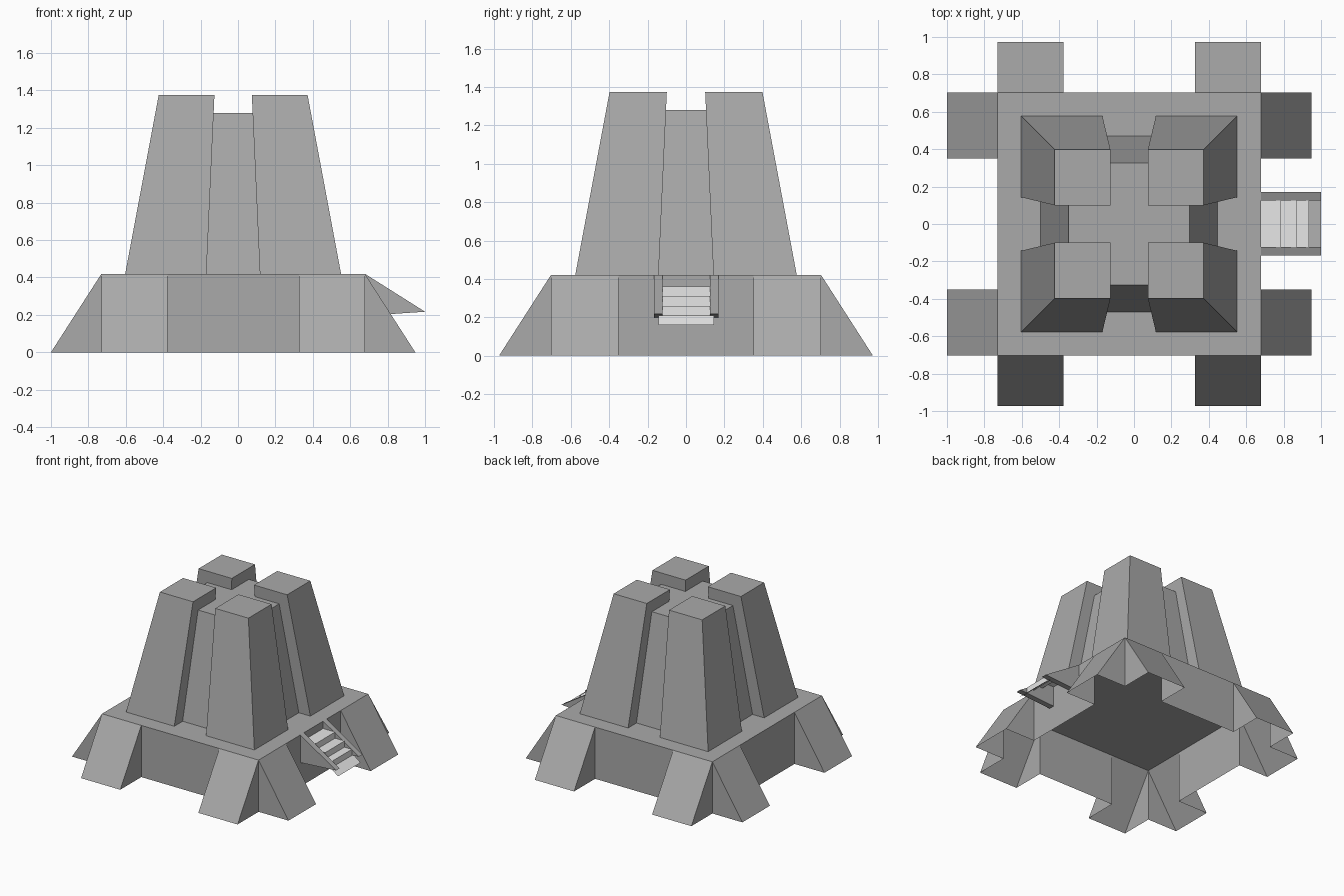
import bpy
import bmesh
from math import pi
from mathutils import Vector, Matrix

cube = bpy.data.objects.get("Cube")
if cube:
    bpy.data.objects.remove(cube, do_unlink=True)


def material(name, value):
    mat = bpy.data.materials.new(name)
    mat.use_nodes = True
    color = (value, value, value, 1)
    mat.diffuse_color = color
    mat.node_tree.nodes["Principled BSDF"].inputs["Base Color"].default_value = color
    return mat


STONE = material("grey stone", 0.4)
STEP = material("pale step", 0.8)
CENTRE = Vector((-0.026, 0, 0))
DECK = 0.42


def face(bm, points, outward):
    """Add a flat face whose normal points along outward."""
    f = bm.faces.new([bm.verts.new(p) for p in points])
    f.normal_update()
    if f.normal.dot(Vector(outward)) < 0:
        f.normal_flip()


def finish(name, bm, mat, location=(0, 0, 0), closed=False):
    bmesh.ops.remove_doubles(bm, verts=bm.verts, dist=0.0001)
    if closed:
        bmesh.ops.recalc_face_normals(bm, faces=bm.faces)
    mesh = bpy.data.meshes.new(name)
    bm.to_mesh(mesh)
    bm.free()
    mesh.materials.append(mat)
    obj = bpy.data.objects.new(name, mesh)
    obj.location = location
    bpy.context.collection.objects.link(obj)
    return obj


def frustum(name, low, high, z0, z1):
    """Tapered block; low and high are (x0, x1, y0, y1) rectangles."""
    bm = bmesh.new()
    rings = []
    for (x0, x1, y0, y1), z in ((low, z0), (high, z1)):
        corners = ((x0, y0), (x1, y0), (x1, y1), (x0, y1))
        rings.append([bm.verts.new((x, y, z)) for x, y in corners])
    a, b = rings
    bm.faces.new(a)
    bm.faces.new(b)
    for i in range(4):
        j = (i + 1) % 4
        bm.faces.new((a[i], a[j], b[j], b[i]))
    return finish(name, bm, STONE, CENTRE, True)


# Hollow base: deck, four wall panels and paired sloping buttresses
H, INNER, OUT = 0.704, 0.351, 0.974
bm = bmesh.new()
face(bm, [(-H, -H, DECK), (H, -H, DECK), (H, H, DECK), (-H, H, DECK)], (0, 0, 1))
for quarter in range(4):
    side = bmesh.new()
    face(side, [(-INNER, -H, 0), (INNER, -H, 0), (INNER, -H, DECK), (-INNER, -H, DECK)],
         (0, -1, 0))
    for s in (-1, 1):
        face(side, [(s * INNER, -OUT, 0), (s * H, -OUT, 0), (s * H, -H, DECK),
                    (s * INNER, -H, DECK)], (0, -1, 1))
        for u, direction in ((INNER, -s), (H, s)):
            face(side, [(s * u, -H, 0), (s * u, -OUT, 0), (s * u, -H, DECK)],
                 (direction, 0, 0))
    side.transform(Matrix.Rotation(quarter * pi / 2, 4, "Z"))
    temp = bpy.data.meshes.new("side")
    side.to_mesh(temp)
    side.free()
    bm.from_mesh(temp)
    bpy.data.meshes.remove(temp)
finish("base", bm, STONE, CENTRE)

# Grooved tower: a central core merged with four leaning corner towers
tower = frustum("grooved_tower", (-0.473, 0.473, -0.47, 0.47),
                (-0.323, 0.323, -0.327, 0.327), DECK, 1.28)
corners = []
for sx in (-1, 1):
    for sy in (-1, 1):
        def rect(inner, outer):
            xs = sorted((sx * inner, sx * outer))
            ys = sorted((sy * inner, sy * outer))
            return xs + ys
        corner = frustum("corner_tower", rect(0.143, 0.577), rect(0.1, 0.398),
                         DECK, 1.375)
        union = tower.modifiers.new("merge", "BOOLEAN")
        union.operation = "UNION"
        union.solver = "EXACT"
        union.object = corner
        corners.append(corner)
bpy.context.view_layer.update()
graph = bpy.context.evaluated_depsgraph_get()
merged = bpy.data.meshes.new_from_object(tower.evaluated_get(graph))
tower.modifiers.clear()
tower.data = merged
for corner in corners:
    bpy.data.objects.remove(corner, do_unlink=True)

# Stair stringers
WALL, TIP = 0.678, 1.0
for sy, name in ((-1, "front_stringer"), (1, "back_stringer")):
    bm = bmesh.new()
    profile = ((WALL, DECK), (TIP, 0.217), (WALL, 0.195))
    f = bm.faces.new([bm.verts.new((x, sy * 0.124, z)) for x, z in profile])
    grown = bmesh.ops.extrude_face_region(bm, geom=[f])
    verts = [v for v in grown["geom"] if isinstance(v, bmesh.types.BMVert)]
    bmesh.ops.translate(bm, verts=verts, vec=(0, sy * 0.045, 0))
    finish(name, bm, STONE, (0, 0.001, 0), True)

# Zigzag sheet of treads and risers, ending in a wide sloping foot plate
bm = bmesh.new()
W, FOOT, RISE = 0.124, 0.145, 0.05
x0, z = WALL, 0.36
for x1 in (0.785, 0.87, 0.936):
    face(bm, [(x0, -W, z), (x1, -W, z), (x1, W, z), (x0, W, z)], (0, 0, 1))
    face(bm, [(x1, -W, z), (x1, W, z), (x1, W, z - RISE), (x1, -W, z - RISE)], (1, 0, 0))
    x0, z = x1, z - RISE
face(bm, [(x0, -FOOT, z), (TIP, -FOOT, z - RISE), (TIP, FOOT, z - RISE), (x0, FOOT, z)],
     (1, 0, 1))
finish("stair_steps", bm, STEP, (0, 0.001, 0))
